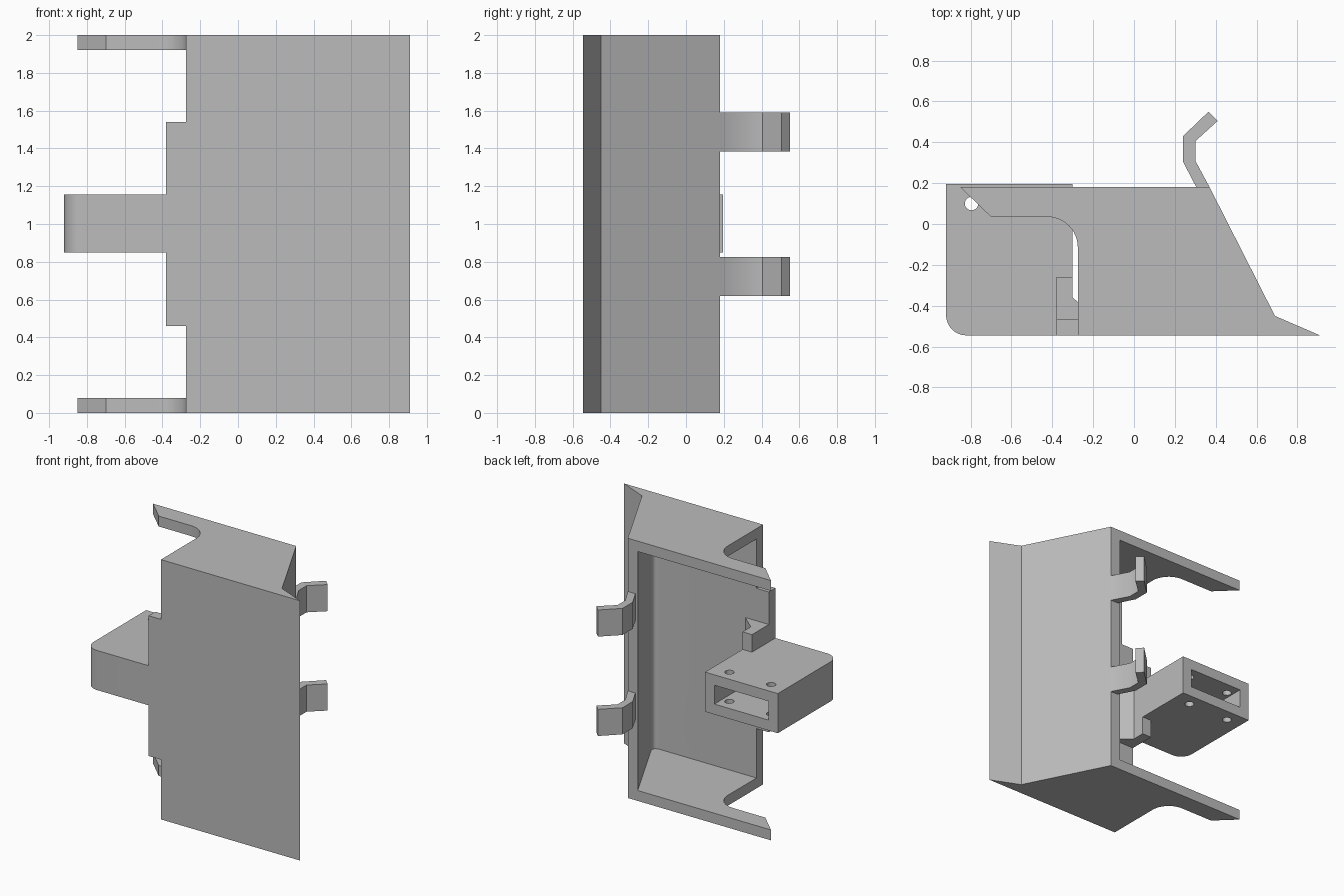
import bpy, bmesh
from math import cos, sin, radians

if "Cube" in bpy.data.objects:
    bpy.data.objects.remove(bpy.data.objects["Cube"], do_unlink=True)

grey = bpy.data.materials.new("plain_grey")
grey.use_nodes = True
COLOUR = (0.5, 0.5, 0.5, 1)
grey.diffuse_color = COLOUR
grey.node_tree.nodes["Principled BSDF"].inputs["Base Color"].default_value = COLOUR


def arc(cx, cy, r, start, end, n=12):
    angles = [radians(start + (end - start) * i / n) for i in range(n + 1)]
    return [(cx + r * cos(a), cy + r * sin(a)) for a in angles]


def rect(x0, x1, y0, y1):
    return [(x0, y0), (x1, y0), (x1, y1), (x0, y1)]


def prism(name, outline, z0, z1):
    """Extrude a plan outline between two heights."""
    bm = bmesh.new()
    face = bm.faces.new([bm.verts.new((x, y, z0)) for x, y in outline])
    top = bmesh.ops.extrude_face_region(bm, geom=[face])["geom"]
    for v in top:
        if isinstance(v, bmesh.types.BMVert):
            v.co.z = z1
    bmesh.ops.recalc_face_normals(bm, faces=bm.faces)
    mesh = bpy.data.meshes.new(name)
    bm.to_mesh(mesh)
    bm.free()
    mesh.materials.append(grey)
    obj = bpy.data.objects.new(name, mesh)
    bpy.context.collection.objects.link(obj)
    return obj


def select(obj):
    bpy.ops.object.select_all(action="DESELECT")
    obj.select_set(True)
    bpy.context.view_layer.objects.active = obj


def combine(target, other, operation):
    select(target)
    mod = target.modifiers.new("combine", "BOOLEAN")
    mod.operation, mod.solver, mod.object = operation, "EXACT", other
    bpy.ops.object.modifier_apply(modifier=mod.name)
    bpy.data.objects.remove(other, do_unlink=True)


FRONT, INNER, BACK = -0.545, -0.465, 0.18
HEIGHT, WALL = 2.0, 0.08

# Housing: end-plate outline through the full height, with the tapered flange
outline = [(-0.85, BACK), (-0.70, 0.035)]
outline += arc(-0.425, -0.115, 0.15, 90, 0)
outline += [(-0.275, FRONT), (0.91, FRONT), (0.69, -0.45), (0.37, BACK)]
housing = prism("housing", outline, 0, HEIGHT)

# Cavity between the end plates, with a rounded inner corner
corner = (0.613, INNER)
a = (corner[0] - 0.032, corner[1] + 0.063)
b = (corner[0] - 0.07, corner[1])
fillet = []
for i in range(9):
    t = i / 8
    fillet.append(tuple((1 - t) ** 2 * a[k] + 2 * t * (1 - t) * corner[k] + t * t * b[k]
                        for k in (0, 1)))
cavity = [(-1.0, 0.4), (0.173, 0.4)] + fillet + [(-1.0, INNER)]
combine(housing, prism("cavity_cutter", cavity, WALL, HEIGHT - WALL), "DIFFERENCE")

# Side tab extending the front wall
combine(housing, prism("side_tab", rect(-0.38, -0.2, FRONT, INNER), 0.46, 1.54), "UNION")

# Rib with a sloped gusset that braces the socket
rib = [(-0.38, -0.26), (-0.38, -0.5), (-0.18, -0.5), (-0.18, INNER),
       (-0.30, -0.36), (-0.30, -0.26)]
combine(housing, prism("rib", rib, 0.71, 1.29), "UNION")

# Box socket with one rounded edge
socket = arc(-0.82, FRONT + 0.1, 0.1, 180, 270) + [(-0.30, FRONT), (-0.30, 0.197), (-0.92, 0.197)]
combine(housing, prism("socket", socket, 0.85, 1.155), "UNION")

# Socket opening and screw holes
combine(housing, prism("opening_cutter", rect(-0.84, -0.38, INNER, 0.4), 0.93, 1.075),
        "DIFFERENCE")
for x in (-0.795, -0.44):
    hole = arc(x, 0.1, 0.033, 0, 345, 23)
    combine(housing, prism("hole_cutter", hole, 0.8, 1.2), "DIFFERENCE")

# Bent spring clips on the rear edge
clip = [(0.305, BACK), (0.24, 0.305), (0.24, 0.43), (0.365, 0.55),
        (0.41, 0.505), (0.30, 0.405), (0.30, 0.31), (0.37, BACK)]
clips = [prism("lower_clip", clip, 0.62, 0.825),
         prism("upper_clip", clip, 1.385, 1.59)]

for obj in [housing] + clips:
    select(obj)
    bpy.ops.object.shade_smooth_by_angle(angle=radians(30))
